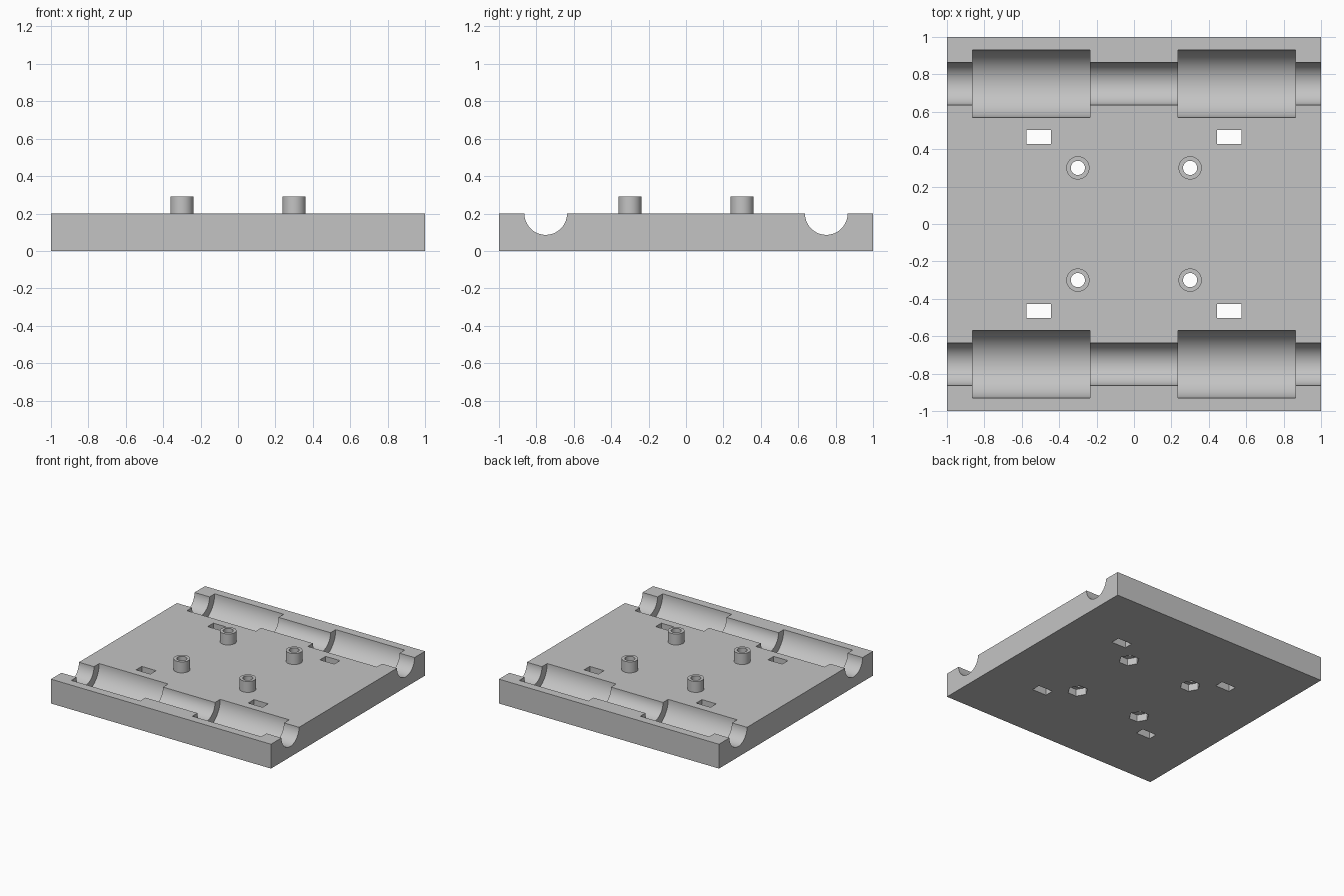
import bpy
import math

cube = bpy.data.objects.get("Cube")
if cube:
    bpy.data.objects.remove(cube, do_unlink=True)

TOP = 0.2          # plate thickness
ROD_Y = 0.75       # rod axis offset
BOSS = 0.3         # screw boss offset

grey = bpy.data.materials.new("light_grey")
grey.use_nodes = True
grey.diffuse_color = (0.55, 0.55, 0.55, 1)
grey.node_tree.nodes["Principled BSDF"].inputs["Base Color"].default_value = (0.55, 0.55, 0.55, 1)


def box(name, center, size):
    bpy.ops.mesh.primitive_cube_add(size=1, location=center)
    ob = bpy.context.object
    ob.name = name
    ob.scale = size
    bpy.ops.object.transform_apply(location=True, rotation=True, scale=True)
    ob.data.materials.append(grey)
    return ob


def cylinder(name, center, radius, length, sides=64, along_x=False):
    turn = (0, math.pi / 2, 0) if along_x else (0, 0, math.pi / 2 if sides == 6 else 0)
    bpy.ops.mesh.primitive_cylinder_add(vertices=sides, radius=radius, depth=length,
                                        location=center, rotation=turn)
    ob = bpy.context.object
    ob.name = name
    bpy.ops.object.transform_apply(location=True, rotation=True, scale=True)
    ob.data.materials.append(grey)
    return ob


def cut(target, cutter):
    cutter.hide_render = True
    mod = target.modifiers.new("cut", 'BOOLEAN')
    mod.operation = 'DIFFERENCE'
    mod.solver = 'EXACT'
    mod.object = cutter
    bpy.ops.object.select_all(action='DESELECT')
    bpy.context.view_layer.objects.active = target
    target.select_set(True)
    bpy.ops.object.modifier_apply(modifier=mod.name)
    bpy.data.objects.remove(cutter, do_unlink=True)


def smooth(ob):
    bpy.ops.object.select_all(action='DESELECT')
    bpy.context.view_layer.objects.active = ob
    ob.select_set(True)
    bpy.ops.object.shade_smooth_by_angle(angle=math.radians(30))


# Carriage plate
plate = box("carriage_plate", (0, 0, TOP / 2), (2, 2, TOP))

# Rod channels with two wider bearing pockets each
for sy in (-1, 1):
    cut(plate, cylinder("rod_cutter", (0, sy * ROD_Y, TOP), 0.114, 2.2, along_x=True))
    for sx in (-1, 1):
        cut(plate, cylinder("bearing_cutter", (sx * 0.55, sy * ROD_Y, TOP), 0.181, 0.627,
                            along_x=True))

# Tie slots, screw holes, nut recesses and raised bosses
for sx, side in ((-1, "right"), (1, "left")):
    for sy, end in ((-1, "front"), (1, "back")):
        cut(plate, box("slot_cutter", (sx * 0.51, sy * 0.465, TOP / 2), (0.13, 0.074, 0.5)))
        x, y = sx * BOSS, sy * BOSS
        cut(plate, cylinder("hole_cutter", (x, y, TOP / 2), 0.038, 0.5, 48))
        cut(plate, cylinder("nut_cutter", (x, y, 0), 0.078, 0.115, 6))
        boss = cylinder(f"screw_boss_{end}_{side}", (x, y, TOP + 0.045), 0.062, 0.09, 48)
        cut(boss, cylinder("boss_hole_cutter", (x, y, TOP), 0.038, 0.5, 48))
        smooth(boss)

smooth(plate)
